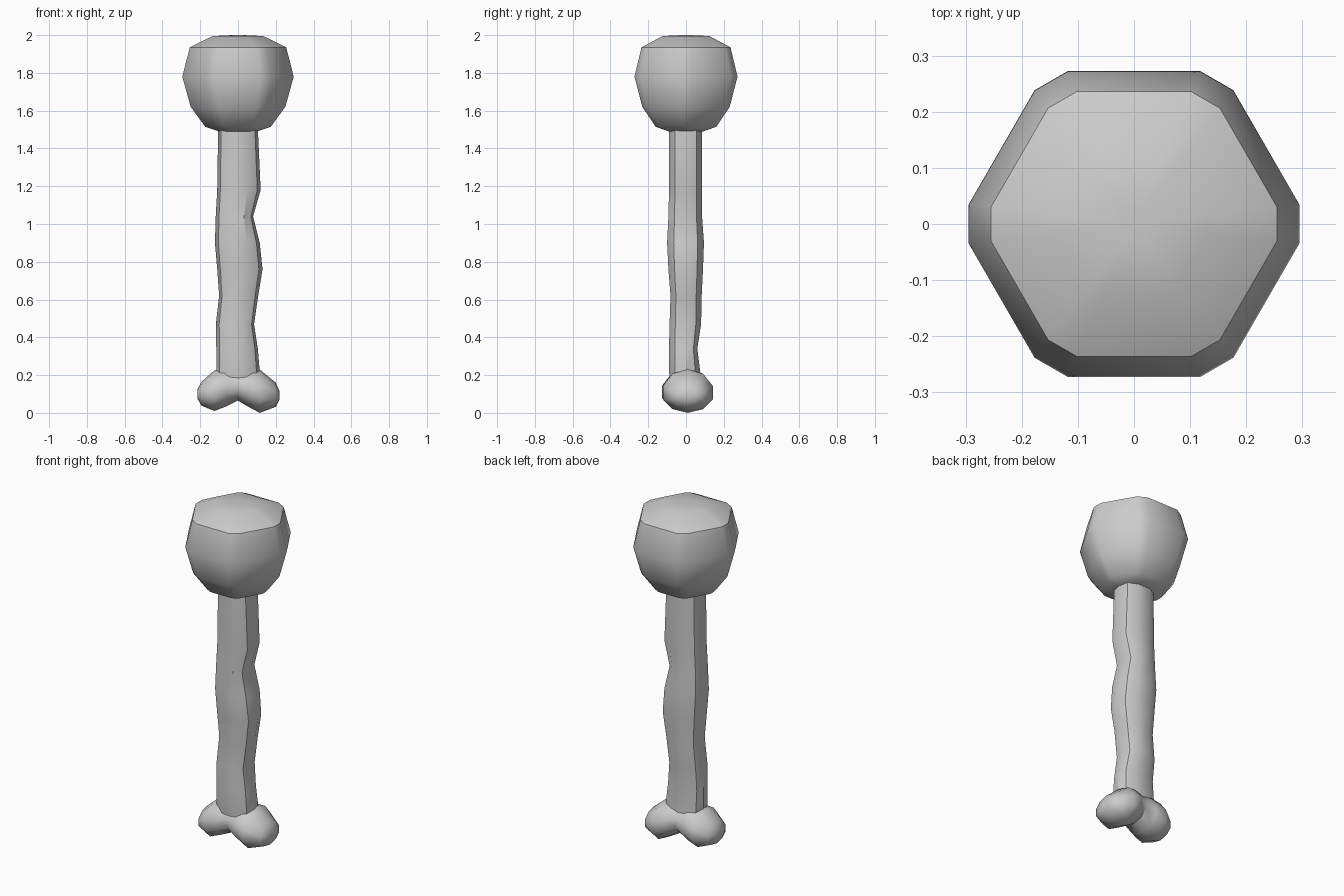
import bpy
import math

if "Cube" in bpy.data.objects:
    bpy.data.objects.remove(bpy.data.objects["Cube"])


def loft(name, rings, angle=30):
    """Skin equal-length rings of points and cap both ends."""
    n = len(rings[0])
    verts = [p for ring in rings for p in ring]
    faces = [(r * n + i, r * n + (i + 1) % n, (r + 1) * n + (i + 1) % n, (r + 1) * n + i)
             for r in range(len(rings) - 1) for i in range(n)]
    faces.append(tuple(reversed(range(n))))
    faces.append(tuple(range(len(verts) - n, len(verts))))
    mesh = bpy.data.meshes.new(name)
    mesh.from_pydata(verts, [], faces)
    mesh.update()
    obj = bpy.data.objects.new(name, mesh)
    bpy.context.collection.objects.link(obj)
    bpy.ops.object.select_all(action='DESELECT')
    obj.select_set(True)
    bpy.context.view_layer.objects.active = obj
    bpy.ops.object.mode_set(mode='EDIT')
    bpy.ops.mesh.select_all(action='SELECT')
    bpy.ops.mesh.normals_make_consistent(inside=False)
    bpy.ops.object.mode_set(mode='OBJECT')
    bpy.ops.object.shade_smooth_by_angle(angle=math.radians(angle))
    return obj


# Head: hexagon with clipped corners, swept through a rounded profile
corners = [math.radians(60 * k + s) for k in range(6) for s in (-6.6, 6.6)]
head_profile = [(0.10, 1.49), (0.175, 1.515), (0.252, 1.62), (0.297, 1.78),
                (0.257, 1.935), (0.135, 1.995), (0.03, 2.0)]
loft("head", [[(r * math.cos(a), r * math.sin(a), z) for a in corners]
              for r, z in head_profile], 42)

# Shaft: gnarled ten-sided handle; rows are z, left, right, front, back
section = [(1, 0), (0.85, 0.65), (0.4, 1), (-0.4, 1), (-0.85, 0.65),
           (-1, 0), (-0.85, -0.65), (-0.4, -1), (0.4, -1), (0.85, -0.65)]
shaft_rows = [(0.12, .11, .11, .08, .07), (0.22, .115, .115, .09, .075),
              (0.34, .115, .105, .09, .06), (0.47, .117, .085, .087, .08),
              (0.62, .10, .107, .082, .083), (0.76, .11, .13, .093, .09),
              (0.90, .122, .115, .10, .095), (1.04, .118, .08, .093, .085),
              (1.18, .11, .12, .09, .085), (1.51, .105, .105, .09, .085)]
loft("shaft", [[(x * (right if x > 0 else left), y * (back if y > 0 else front), z)
                for x, y in section] for z, left, right, front, back in shaft_rows], 35)

# Knob: two-lobed bone end lofted along x; rows are x, y centre, half depth, low z, high z
knob_rows = [(-.215, -.01, .04, .075, .125), (-.193, -.01, .085, .038, .165),
             (-.125, -.005, .125, .01, .225), (-.06, 0, .115, .035, .235),
             (0.0, 0, .10, .065, .235), (.05, .005, .12, .035, .235),
             (.115, .01, .135, .0, .23), (.20, .01, .09, .032, .16),
             (.22, .01, .045, .07, .115)]
oct_angles = [math.radians(36 * k + 18) for k in range(10)]
knob = []
for x, cy, depth, low, high in knob_rows:
    mid, half = low + (high - low) * 0.45, (high - low)
    knob.append([(x, cy + depth * math.cos(a) * 1.03,
                  mid + math.sin(a) * half * (0.55 if math.sin(a) > 0 else 0.45))
                 for a in oct_angles])
loft("knob", knob, 50)
